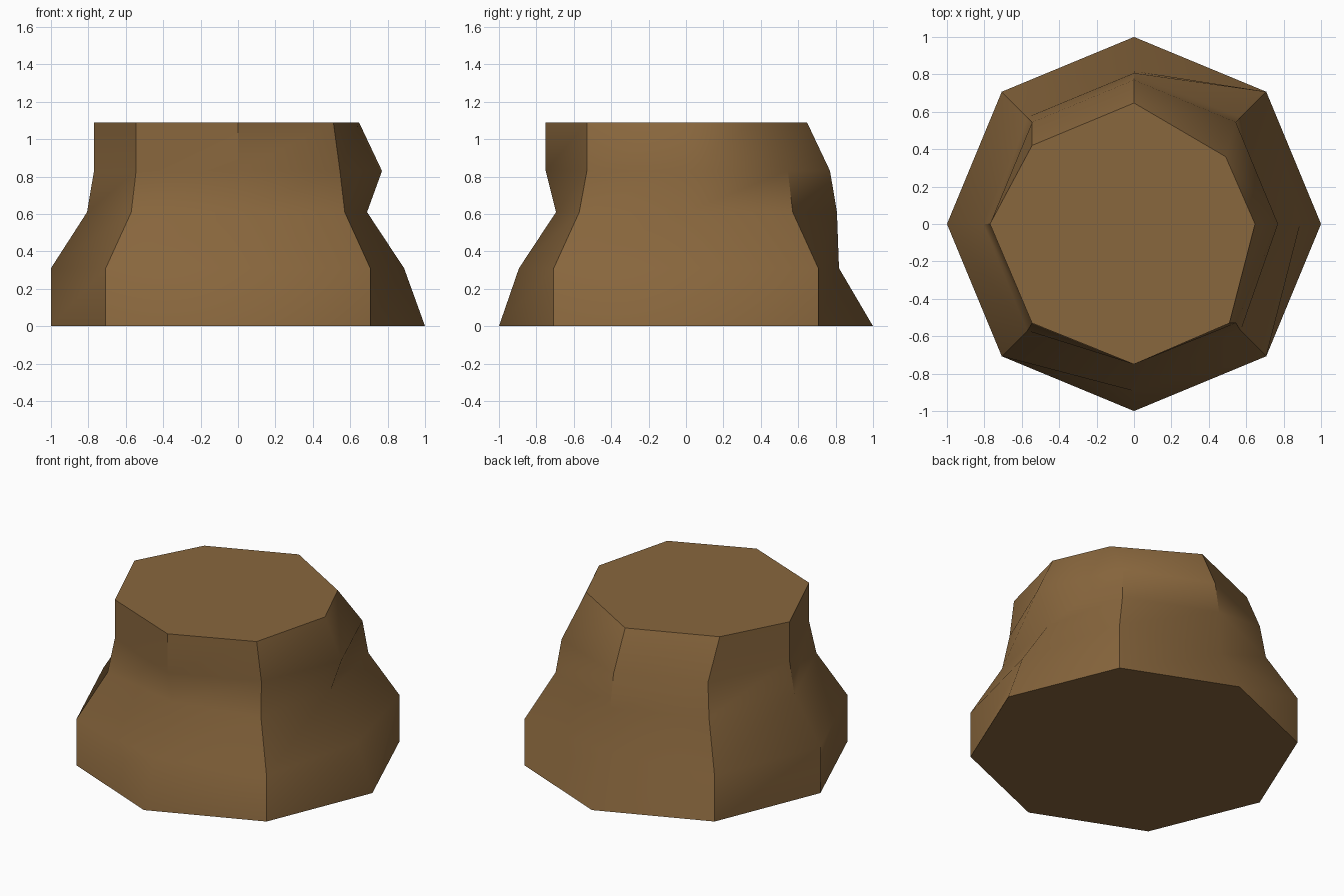
import bpy, bmesh, math

if "Cube" in bpy.data.objects:
    bpy.data.objects.remove(bpy.data.objects["Cube"])

# Brown bark
bark = bpy.data.materials.new("brown bark")
bark.diffuse_color = (0.25, 0.135, 0.047, 1)
bark.use_nodes = True
bark.node_tree.nodes["Principled BSDF"].inputs["Base Color"].default_value = bark.diffuse_color

# Heights of the rings, and the default radius of each ring
levels = [0, 0.31, 0.61, 0.83, 1.09]
radii = [1.0, 1.0, 0.807, 0.77, 0.77]

# Uneven spots: (ring, side) -> x, y
dents = {
    (1, 0): (0.888, 0), (2, 0): (0.69, 0), (4, 0): (0.647, 0),
    (4, 1): (0.49, 0.36),
    (1, 2): (0, 0.818), (4, 2): (0, 0.647),
    (4, 3): (-0.545, 0.42),
    (3, 5): (-0.545, -0.53), (4, 5): (-0.545, -0.53),
    (1, 6): (0, -0.893), (2, 6): (0, -0.695), (3, 6): (0, -0.75), (4, 6): (0, -0.75),
    (3, 7): (0.545, -0.53), (4, 7): (0.51, -0.53),
}

# Stump: eight-sided rings joined by side faces and closed with caps
bm = bmesh.new()
rings = []
for i, (z, r) in enumerate(zip(levels, radii)):
    ring = []
    for k in range(8):
        a = math.radians(45 * k)
        x, y = dents.get((i, k), (r * math.cos(a), r * math.sin(a)))
        ring.append(bm.verts.new((x, y, z)))
    rings.append(ring)
for low, high in zip(rings, rings[1:]):
    for k in range(8):
        n = (k + 1) % 8
        bm.faces.new((low[k], low[n], high[n], high[k]))
bm.faces.new(rings[-1])
bm.faces.new(rings[0][::-1])

mesh = bpy.data.meshes.new("stump")
bm.to_mesh(mesh)
bm.free()
mesh.materials.append(bark)
stump = bpy.data.objects.new("stump", mesh)
bpy.context.collection.objects.link(stump)

# Smooth shading with sharp corners
bpy.context.view_layer.objects.active = stump
stump.select_set(True)
bpy.ops.object.shade_smooth_by_angle(angle=math.radians(40))
